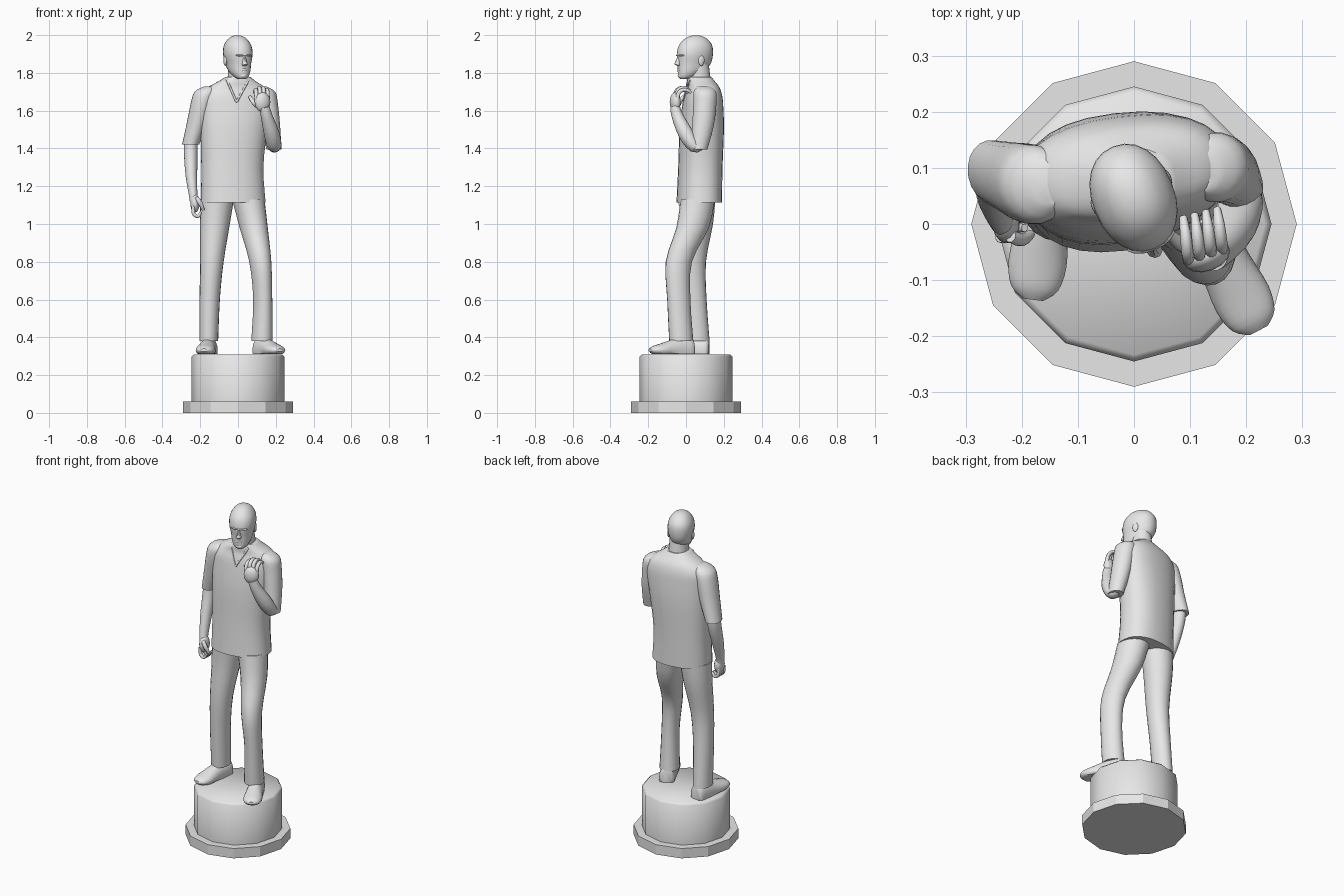
import bpy, bmesh, math
from mathutils import Vector
from mathutils.bvhtree import BVHTree

if "Cube" in bpy.data.objects:
    bpy.data.objects.remove(bpy.data.objects["Cube"])

grey = bpy.data.materials.new("statue grey")
grey.diffuse_color = (0.8, 0.8, 0.8, 1)
grey.use_nodes = True
grey.node_tree.nodes["Principled BSDF"].inputs["Base Color"].default_value = grey.diffuse_color
Z = Vector((0, 0, 1))


def finish(name, bm, angle=40):
    bmesh.ops.recalc_face_normals(bm, faces=bm.faces)
    me = bpy.data.meshes.new(name)
    bm.to_mesh(me)
    bm.free()
    me.materials.append(grey)
    me.shade_smooth()
    me.set_sharp_from_angle(angle=math.radians(angle))
    ob = bpy.data.objects.new(name, me)
    bpy.context.collection.objects.link(ob)
    return ob


def smooth_path(st, steps):
    """Catmull-Rom interpolation of the stations."""
    out = []
    for i in range(len(st) - 1):
        p0, p1, p2, p3 = st[max(i - 1, 0)], st[i], st[i + 1], st[min(i + 2, len(st) - 1)]
        for k in range(steps):
            t = k / steps
            out.append([0.5 * (2 * b + (c - a) * t + (2 * a - 5 * b + 4 * c - d) * t * t
                               + (3 * b - a - 3 * c + d) * t ** 3)
                        for a, b, c, d in zip(p0, p1, p2, p3)])
    return out + [list(st[-1])]


def loft(name, st, axis=None, rot=0, n=20, steps=3, power=2.0, zmin=None):
    """Skin rings (x, y, z, half width, half depth); rings lie across axis or across the path."""
    st = smooth_path(st, steps)
    ref = Vector((math.cos(math.radians(rot)), math.sin(math.radians(rot)), 0))
    bm = bmesh.new()
    rings = []
    for i, (x, y, z, a, b) in enumerate(st):
        t = axis or (Vector(st[min(i + 1, len(st) - 1)][:3]) - Vector(st[max(i - 1, 0)][:3])).normalized()
        u = (ref - t * ref.dot(t)).normalized()
        v = t.cross(u)
        ring = []
        for k in range(n):
            w = math.tau * k / n
            c, s = math.cos(w), math.sin(w)
            c = math.copysign(abs(c) ** (2 / power), c)
            s = math.copysign(abs(s) ** (2 / power), s)
            p = Vector((x, y, z)) + u * a * c + v * b * s
            if zmin is not None:
                p.z = max(p.z, zmin)
            ring.append(bm.verts.new(p))
        rings.append(ring)
    for r, q in zip(rings, rings[1:]):
        for k in range(n):
            bm.faces.new((r[k], r[(k + 1) % n], q[(k + 1) % n], q[k]))
    bm.faces.new(rings[0][::-1])
    bm.faces.new(rings[-1])
    return finish(name, bm)


def blob(name, loc, size, rot=0):
    bm = bmesh.new()
    bmesh.ops.create_uvsphere(bm, u_segments=14, v_segments=10, radius=1)
    c, s = math.cos(math.radians(rot)), math.sin(math.radians(rot))
    for v in bm.verts:
        x, y, z = v.co.x * size[0], v.co.y * size[1], v.co.z * size[2]
        v.co = Vector(loc) + Vector((x * c - y * s, x * s + y * c, z))
    return finish(name, bm)


# Twelve-sided pedestal: flat plinth and bevelled drum
def drum(name, r, z0, z1, angle, bevel=0):
    bm = bmesh.new()
    rows = [(r, z0), (r, z1 - bevel)] + ([(r - bevel, z1)] if bevel else [])
    rings = [[bm.verts.new((q * math.cos(math.tau * k / 12), q * math.sin(math.tau * k / 12), z))
              for k in range(12)] for q, z in rows]
    for a, b in zip(rings, rings[1:]):
        for k in range(12):
            bm.faces.new((a[k], a[(k + 1) % 12], b[(k + 1) % 12], b[k]))
    bm.faces.new(rings[0][::-1])
    bm.faces.new(rings[-1])
    return finish(name, bm, angle)


drum("plinth", 0.29, 0, 0.06, 20)
drum("pedestal_drum", 0.245, 0.06, 0.31, 50, 0.012)

# Trousers
loft("left_trouser_leg", [(-.112, .065, 1.13, .09, .09), (-.122, .06, 1.0, .079, .083),
                          (-.138, .038, .8, .062, .068), (-.15, .045, .6, .054, .064),
                          (-.155, .06, .38, .05, .065)], Z)
loft("right_trouser_leg", [(.055, .062, 1.13, .085, .092), (.083, .035, .98, .073, .088),
                           (.118, -.038, .8, .057, .071), (.131, -.038, .6, .049, .063),
                           (.127, -.025, .38, .056, .065)], Z, rot=20)


# Shoes: lofts from heel to toe with a flat sole
def shoe(name, heel, toe):
    d = Vector(toe) - Vector(heel)
    rot = math.degrees(math.atan2(d.y, d.x)) - 90
    prof = [(0, .028, .05), (.06, .043, .068), (.3, .045, .068), (.5, .047, .055),
            (.75, .052, .035), (.92, .042, .022), (1, .018, .008)]
    loft(name, [(heel[0] + d.x * t, heel[1] + d.y * t, .332, a, b) for t, a, b in prof],
         rot=rot, zmin=.312)


shoe("left_shoe", (-.148, .122), (-.18, -.135))
shoe("right_shoe", (.108, .035), (.222, -.19))

# Loose shirt body
shirt = loft("shirt", [(-.025, .07, 1.115, .172, .118), (-.03, .076, 1.3, .165, .115),
                       (-.022, .083, 1.5, .178, .115), (-.015, .088, 1.62, .187, .106),
                       (-.015, .09, 1.68, .183, .098), (-.01, .09, 1.722, .155, .085),
                       (-.005, .08, 1.752, .105, .074), (0, .072, 1.778, .066, .062)],
             Z, rot=7, n=28, power=2.35)

# V-neck collar edge laid on the shirt front
bm = bmesh.new()
bm.from_mesh(shirt.data)
tree = BVHTree.FromBMesh(bm)
bm.free()
for side, top in (("left", (-.06, 1.765)), ("right", (.055, 1.76))):
    path = []
    for k in range(7):
        x = -.008 + (top[0] + .008) * k / 6
        z = 1.645 + (top[1] - 1.645) * k / 6
        hit = tree.ray_cast(Vector((x, -1, z)), Vector((0, 1, 0)))[0]
        if hit:
            path.append((x, hit.y, z, .006, .004))
    loft(side + "_collar_edge", path, n=8)

# Sleeves
loft("left_sleeve", [(-.15, .07, 1.728, .03, .035), (-.17, .07, 1.70, .06, .066),
                     (-.19, .072, 1.64, .06, .072), (-.215, .08, 1.54, .055, .066),
                     (-.251, .092, 1.42, .045, .058)], Z, rot=10)
loft("right_sleeve", [(.12, .095, 1.728, .03, .035), (.14, .1, 1.70, .057, .06),
                      (.155, .1, 1.64, .056, .062), (.173, .09, 1.52, .05, .058),
                      (.19, .068, 1.395, .04, .046)], Z, rot=10)

# Bare forearms
loft("left_forearm", [(-.248, .092, 1.47, .036, .042), (-.25, .082, 1.38, .036, .042),
                      (-.247, .045, 1.26, .031, .035), (-.238, .012, 1.16, .023, .027),
                      (-.232, .005, 1.12, .023, .028)])
loft("right_forearm", [(.19, .085, 1.415, .022, .02), (.192, .045, 1.412, .038, .034),
                       (.178, -.002, 1.48, .041, .04), (.152, -.045, 1.57, .031, .031),
                       (.14, -.058, 1.62, .027, .026)])

# Hands with curled fingers
blob("left_palm", (-.228, .004, 1.11), (.025, .038, .05))
blob("right_palm", (.13, -.057, 1.645), (.043, .027, .052), 20)
for k in range(4):
    y = -.024 + .017 * k
    loft(f"left_finger_{k + 1}", [(-.238, y, 1.095, .009, .009), (-.235, y, 1.055, .01, .01),
                                  (-.212, y, 1.04, .009, .009), (-.195, y, 1.065, .007, .007)], rot=90, n=10)
    x, z = .092 + .02 * k, 1.685 + .011 * (1.5 - abs(k - 1.5))
    loft(f"right_finger_{k + 1}", [(x + .006, -.066 + .006 * k, z - .04, .011, .011),
                                   (x + .004, -.055 + .006 * k, z + .012, .011, .011),
                                   (x, -.02 + .006 * k, z + .026, .010, .010),
                                   (x - .004, .012 + .005 * k, z + .01, .007, .007)], n=10)
loft("left_thumb", [(-.22, -.022, 1.14, .011, .011), (-.2, -.028, 1.11, .012, .012),
                    (-.184, -.018, 1.075, .008, .008)], n=10)
loft("right_thumb", [(.115, -.05, 1.615, .014, .014), (.082, -.035, 1.645, .013, .013),
                     (.062, -.015, 1.675, .008, .008)], n=10)

# Neck and head, turned toward +x
loft("neck", [(0, .075, 1.71, .064, .064), (0, .07, 1.77, .055, .06), (0, .06, 1.85, .052, .06)], Z)
TURN = 22
S, C = math.sin(math.radians(TURN)), math.cos(math.radians(TURN))


def on_head(side, front, z):
    return (side * C + front * S, .045 + side * S - front * C, z)


loft("head", [(*on_head(0, f, z), a, b) for z, f, a, b in
              [(1.768, .058, .022, .022), (1.781, .045, .038, .045), (1.81, .02, .054, .072),
               (1.85, .002, .063, .091), (1.9, -.002, .073, .098), (1.945, -.006, .068, .09),
               (1.978, -.008, .048, .064), (1.994, -.008, .026, .034), (1.999, -.008, .006, .008)]],
     Z, rot=TURN, n=24, power=2.15)
loft("nose", [(*on_head(0, .082, 1.895), .007, .010), (*on_head(0, .092, 1.862), .011, .016),
              (*on_head(0, .096, 1.845), .015, .016), (*on_head(0, .085, 1.836), .010, .008)],
     Z, rot=TURN, n=10)
blob("brow", on_head(0, .078, 1.893), (.046, .021, .009), TURN)
blob("lips", on_head(0, .084, 1.817), (.020, .011, .008), TURN)
blob("chin", on_head(0, .076, 1.785), (.022, .018, .015), TURN)
for side in (-1, 1):
    blob("left_ear" if side < 0 else "right_ear", on_head(side * .068, -.012, 1.865), (.008, .017, .028), TURN)
